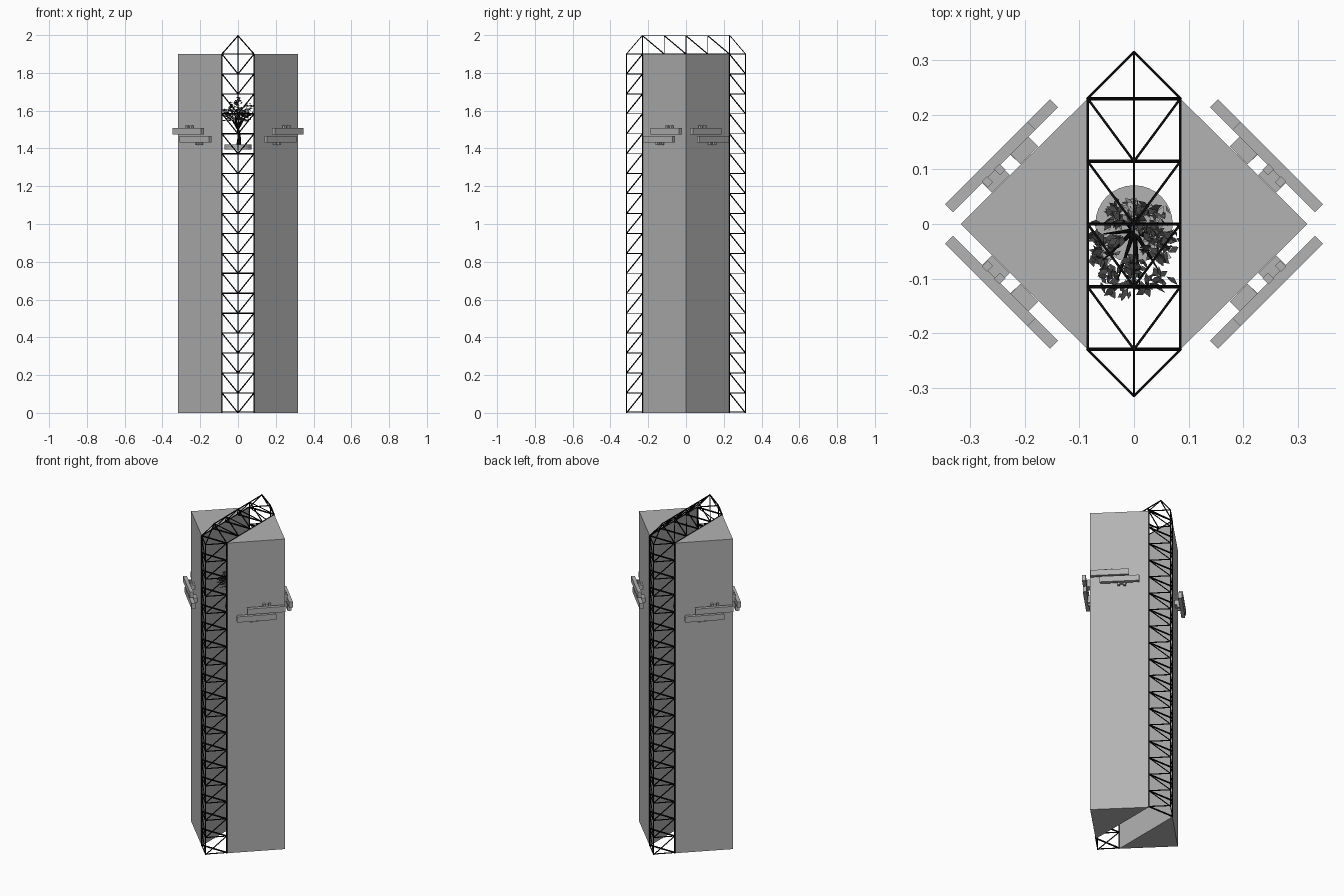
import bpy, bmesh, random
from math import pi, cos, sin
from mathutils import Vector, Matrix

random.seed(4)
cube = bpy.data.objects.get("Cube")
if cube:
    bpy.data.objects.remove(cube, do_unlink=True)


def material(name, value):
    m = bpy.data.materials.new(name)
    m.use_nodes = True
    col = (value, value, value, 1)
    m.diffuse_color = col
    m.node_tree.nodes["Principled BSDF"].inputs["Base Color"].default_value = col
    return m


GREY = material("concrete grey", 0.45)
BLACK = material("steel black", 0.003)
DARK = material("leaf dark grey", 0.06)


def finish(name, bm, *mats):
    bmesh.ops.recalc_face_normals(bm, faces=bm.faces)
    mesh = bpy.data.meshes.new(name)
    bm.to_mesh(mesh)
    bm.free()
    for m in mats:
        mesh.materials.append(m)
    obj = bpy.data.objects.new(name, mesh)
    bpy.context.collection.objects.link(obj)
    return obj


def strut(bm, a, b, r1, r2=None, sides=4):
    a, b = Vector(a), Vector(b)
    d = b - a
    rot = d.to_track_quat('Z', 'Y').to_matrix().to_4x4()
    spin = Matrix.Rotation(pi / 4, 4, 'Z')
    bmesh.ops.create_cone(bm, cap_ends=True, segments=sides, radius1=r1,
                          radius2=r1 if r2 is None else r2, depth=d.length,
                          matrix=Matrix.Translation((a + b) / 2) @ rot @ spin)


def box(bm, frame, lo, hi):
    lo, hi = Vector(lo), Vector(hi)
    bmesh.ops.create_cube(bm, size=1, matrix=frame @ Matrix.Translation((lo + hi) / 2)
                          @ Matrix.Diagonal((*(hi - lo), 1)))


# Key dimensions
GAP, DEPTH, TIP, APEX = 0.085, 0.23, 0.318, 0.315
ROOF, TOP, LEVELS, SPANS = 1.9, 2.0, 18, 4
THICK, THIN = 0.0045, 0.0032

# Two triangular tower blocks
for side, label in ((1, "left"), (-1, "right")):
    bm = bmesh.new()
    base = bm.faces.new([bm.verts.new((side * x, y, 0)) for x, y in
                         ((GAP, -DEPTH), (TIP, 0), (GAP, DEPTH))])
    up = bmesh.ops.extrude_face_region(bm, geom=[base])
    bmesh.ops.translate(bm, vec=(0, 0, ROOF),
                        verts=[v for v in up["geom"] if isinstance(v, bmesh.types.BMVert)])
    finish(label + "_tower", bm, GREY)

# Upright lattice trusses at front and back
for side, label in ((-1, "front"), (1, "back")):
    bm = bmesh.new()
    step = ROOF / LEVELS
    strut(bm, (0, side * APEX, 0), (0, side * APEX, ROOF), THIN)
    strut(bm, (0, side * APEX, ROOF), (0, side * DEPTH, TOP), THIN)
    for s in (-1, 1):
        strut(bm, (s * GAP, side * DEPTH, 0), (s * GAP, side * DEPTH, ROOF), THIN)
    for i in range(LEVELS + 1):
        z = max(i * step, THICK)
        strut(bm, (-GAP, side * DEPTH, z), (GAP, side * DEPTH, z), THICK)
        for s in (-1, 1):
            corner = (s * GAP, side * DEPTH, z)
            strut(bm, corner, (0, side * APEX, z), THIN)
            if i:
                strut(bm, corner, (0, side * APEX, z - step), THIN)
    finish(label + "_truss", bm, BLACK)

# Bridging truss over the gap
bm = bmesh.new()
step = 2 * DEPTH / SPANS
RIDGE = TOP - THIN
strut(bm, (0, -DEPTH, RIDGE), (0, DEPTH, RIDGE), THIN)
for s in (-1, 1):
    strut(bm, (s * GAP, -DEPTH, ROOF), (s * GAP, DEPTH, ROOF), THIN)
for i in range(SPANS + 1):
    y = -DEPTH + i * step
    strut(bm, (-GAP, y, ROOF), (GAP, y, ROOF), THICK)
    for s in (-1, 1):
        strut(bm, (s * GAP, y, ROOF), (0, y, RIDGE), THIN)
        if i:
            strut(bm, (s * GAP, y, ROOF), (0, y - step, RIDGE), THIN)
finish("roof_truss", bm, BLACK)

# Paired ledges on each outer wall; local x runs along the wall, local y points away
for sx in (-1, 1):
    for sy in (-1, 1):
        along = Vector((sx, -sy, 0)).normalized()
        out = Vector((sx, sy, 0)).normalized()
        frame = Matrix((along, out, Vector((0, 0, 1)))).transposed().to_4x4()
        frame.translation = Vector((sx * 0.242, sy * 0.124, 1.47))
        wall = -0.034
        bm = bmesh.new()
        box(bm, frame, (-0.136, -0.009, -0.039), (0.085, 0.012, -0.004))
        box(bm, frame, (-0.078, -0.009, 0.004), (0.136, 0.012, 0.039))
        # wall brackets, with small tabs beyond the ledges
        for s in (-1, 1):
            box(bm, frame, (min(s * 0.014, s * 0.06), wall, min(s * 0.008, s * 0.035)),
                (max(s * 0.014, s * 0.06), -0.009, max(s * 0.008, s * 0.035)))
            for t in (0.02, 0.052):
                box(bm, frame, (s * t - 0.007, -0.022, min(s * 0.03, s * 0.052)),
                    (s * t + 0.007, -0.006, max(s * 0.03, s * 0.052)))
        finish(("back" if sy > 0 else "front") + ("_left" if sx > 0 else "_right")
               + "_ledges", bm, GREY)

# Round planter platform
bm = bmesh.new()
strut(bm, (0, 0, 1.395), (0, 0, 1.42), 0.071, sides=32)
finish("tree_platform", bm, GREY)

# Trunk and branches
bm = bmesh.new()
fork = Vector((0, -0.012, 1.5))
strut(bm, (0.004, 0, 1.42), (0.006, -0.004, 1.46), 0.013, 0.009, 7)
strut(bm, (0.006, -0.004, 1.458), fork, 0.009, 0.007, 7)
centre = Vector((0, -0.042, 1.585))
for i in range(9):
    a = i * 2 * pi / 9
    end = centre + Vector((cos(a) * 0.06, sin(a) * 0.07, random.uniform(-0.02, 0.05)))
    mid = fork.lerp(end, 0.5) + Vector((0, 0, 0.012))
    strut(bm, fork, mid, 0.005, 0.003, 5)
    strut(bm, mid, end, 0.003, 0.001, 5)
finish("tree_trunk", bm, BLACK)

# Leafy crown: scattered bent leaf blades in clumps
bm = bmesh.new()
for clump in range(34):
    a, r = random.uniform(0, 2 * pi), random.uniform(0.15, 1) ** 0.5
    spot = centre + Vector((cos(a) * r * 0.07, sin(a) * r * 0.085,
                            random.uniform(-0.045, 0.065) * (1.2 - 0.5 * r)))
    for leaf in range(11):
        p = spot + Vector([random.gauss(0, 0.009) for k in range(3)])
        rot = Matrix.Rotation(random.uniform(0, 2 * pi), 3, 'Z') @ \
            Matrix.Rotation(random.uniform(-1.2, 1.2), 3, 'X')
        size = random.uniform(0.007, 0.013)
        pts = [p + rot @ (Vector(q) * size) for q in
               ((-1, 0, 0), (0, -0.6, 0.2), (1, 0, 0), (0, 0.6, 0.2))]
        for v in pts:
            v.x = max(-0.087, min(0.084, v.x))
        face = bm.faces.new([bm.verts.new(v) for v in pts])
        face.material_index = 1 if clump % 5 == 0 else 0
finish("tree_leaves", bm, DARK, GREY)
